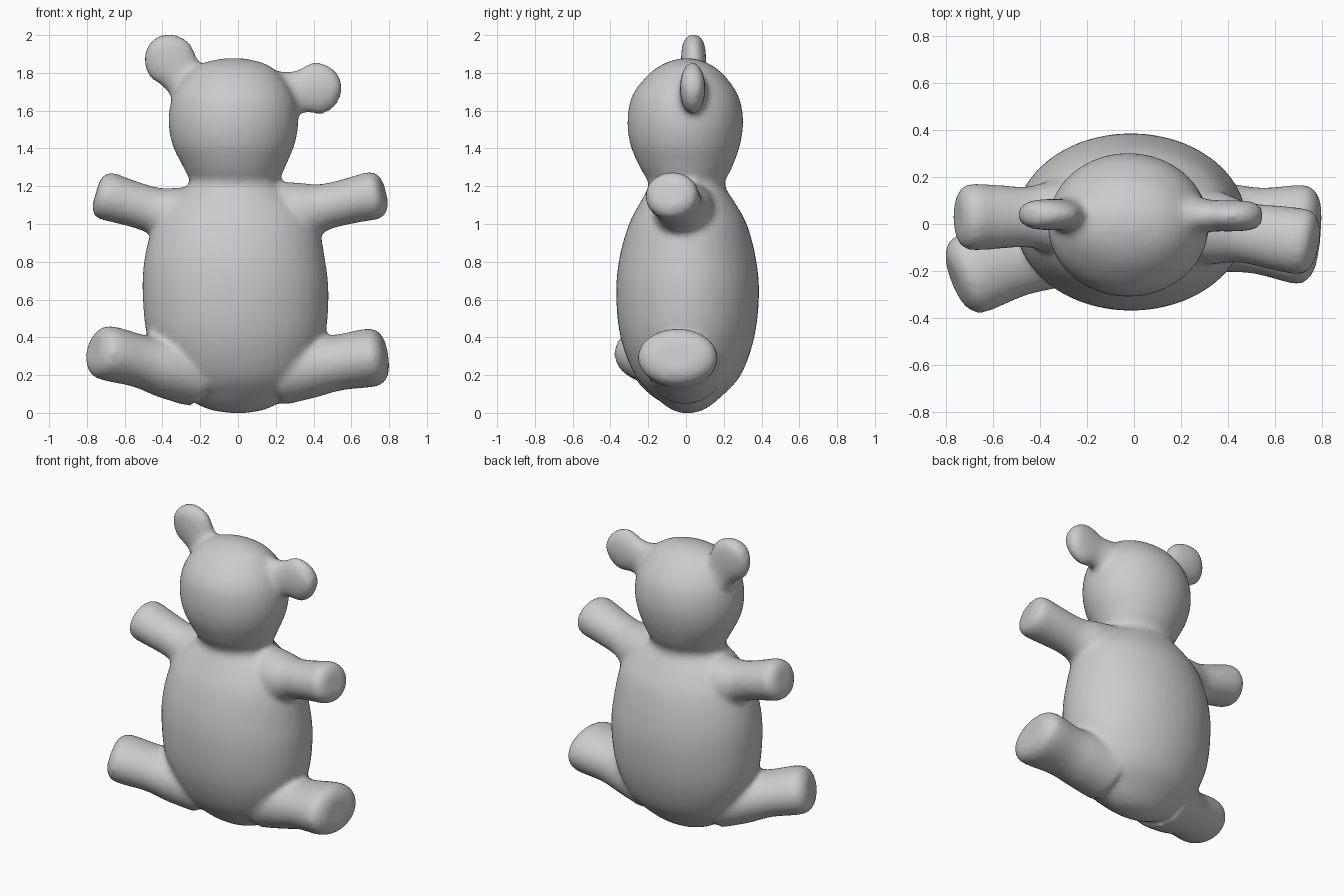
import bpy, bmesh, math
from mathutils import Vector

bm = bmesh.new()
SIDES = 40


def skin(rings):
    """Skin a list of point rings into a closed tube."""
    loops = [[bm.verts.new(p) for p in ring] for ring in rings]
    for a, b in zip(loops, loops[1:]):
        for i in range(SIDES):
            j = (i + 1) % SIDES
            bm.faces.new((a[i], a[j], b[j], b[i]))
    bm.faces.new(loops[0][::-1])
    bm.faces.new(loops[-1])


def ring(centre, u, v):
    angles = [2 * math.pi * i / SIDES for i in range(SIDES)]
    return [centre + u * math.cos(a) + v * math.sin(a) for a in angles]


def catmull(rows, steps=5):
    """Smoothly resample rows of numbers."""
    out = []
    for i in range(len(rows) - 1):
        p = [rows[max(0, min(len(rows) - 1, i + k))] for k in (-1, 0, 1, 2)]
        for s in range(steps):
            t = s / steps
            out.append([b + 0.5 * t * (c - a + t * (2*a - 5*b + 4*c - d + t * (3*(b - c) + d - a)))
                        for a, b, c, d in zip(*p)])
    return out + [list(rows[-1])]


def limb(start, end, stations):
    """Tube with stations of (fraction along, depth radius, height radius)."""
    start, end = Vector(start), Vector(end)
    axis = (end - start).normalized()
    side = axis.cross(Vector((0, 0, 1))).normalized()
    up = side.cross(axis)
    skin([ring(start.lerp(end, t), side * rs, up * ru) for t, rs, ru in catmull(stations)])


# torso and head: z, left x, right x, front y, back y
trunk = [
    (0.000, -0.05, 0.05, -0.03, 0.04),
    (0.020, -0.16, 0.15, -0.08, 0.10),
    (0.08, -0.27, 0.26, -0.16, 0.18),
    (0.20, -0.39, 0.38, -0.27, 0.29),
    (0.40, -0.48, 0.46, -0.347, 0.362),
    (0.63, -0.505, 0.48, -0.37, 0.387),
    (0.82, -0.495, 0.46, -0.353, 0.37),
    (1.00, -0.445, 0.42, -0.302, 0.322),
    (1.12, -0.36, 0.33, -0.24, 0.255),
    (1.21, -0.258, 0.225, -0.198, 0.205),
    (1.30, -0.29, 0.25, -0.245, 0.245),
    (1.42, -0.348, 0.30, -0.295, 0.287),
    (1.55, -0.368, 0.32, -0.31, 0.303),
    (1.68, -0.345, 0.297, -0.285, 0.277),
    (1.79, -0.275, 0.225, -0.20, 0.20),
    (1.85, -0.19, 0.14, -0.115, 0.12),
    (1.877, -0.08, 0.03, -0.03, 0.04),
]
skin([ring(Vector(((a + b) / 2, (c + d) / 2, z)), Vector(((b - a) / 2, 0, 0)), Vector((0, (d - c) / 2, 0)))
      for z, a, b, c, d in catmull(trunk)])

# arms
arm = [(0, 0.17, 0.19), (0.22, 0.155, 0.155), (0.42, 0.13, 0.122), (0.7, 0.138, 0.122),
       (0.88, 0.142, 0.128), (0.96, 0.125, 0.112), (1.0, 0.075, 0.07)]
limb((0.24, 0.0, 1.04), (0.775, -0.085, 1.165), arm)
limb((-0.24, 0.03, 1.01), (-0.752, 0.03, 1.165), arm)

# legs
limb((0.22, 0.0, 0.22), (0.785, -0.052, 0.305),
     [(0, 0.20, 0.18), (0.3, 0.19, 0.165), (0.55, 0.185, 0.148), (0.85, 0.212, 0.155),
      (0.95, 0.19, 0.135), (1.0, 0.13, 0.085)])
limb((-0.22, -0.03, 0.2), (-0.765, -0.24, 0.335),
     [(0, 0.20, 0.17), (0.3, 0.19, 0.16), (0.55, 0.17, 0.14), (0.85, 0.175, 0.145),
      (0.95, 0.155, 0.128), (1.0, 0.10, 0.08)])

# ears
ear = [(0, 0.10, 0.17), (0.25, 0.085, 0.125), (0.45, 0.068, 0.115), (0.68, 0.067, 0.14),
       (0.87, 0.062, 0.11), (0.97, 0.045, 0.06), (1.0, 0.025, 0.03)]
limb((0.16, 0.035, 1.665), (0.545, 0.035, 1.745), ear)
limb((-0.18, 0.04, 1.64), (-0.445, 0.04, 1.975), ear)

bmesh.ops.recalc_face_normals(bm, faces=bm.faces)
mesh = bpy.data.meshes.new("teddy_bear")
bm.to_mesh(mesh)
bm.free()
bear = bpy.data.objects.new("teddy_bear", mesh)
bpy.context.collection.objects.link(bear)

# fuse the parts into one soft skin
remesh = bear.modifiers.new("fuse", 'REMESH')
remesh.mode = 'VOXEL'
remesh.voxel_size = 0.018
remesh.use_smooth_shade = True
soften = bear.modifiers.new("soften", 'SMOOTH')
soften.factor = 0.5
soften.iterations = 8

grey = bpy.data.materials.new("plain_grey")
grey.diffuse_color = (0.6, 0.6, 0.6, 1)
mesh.materials.append(grey)
